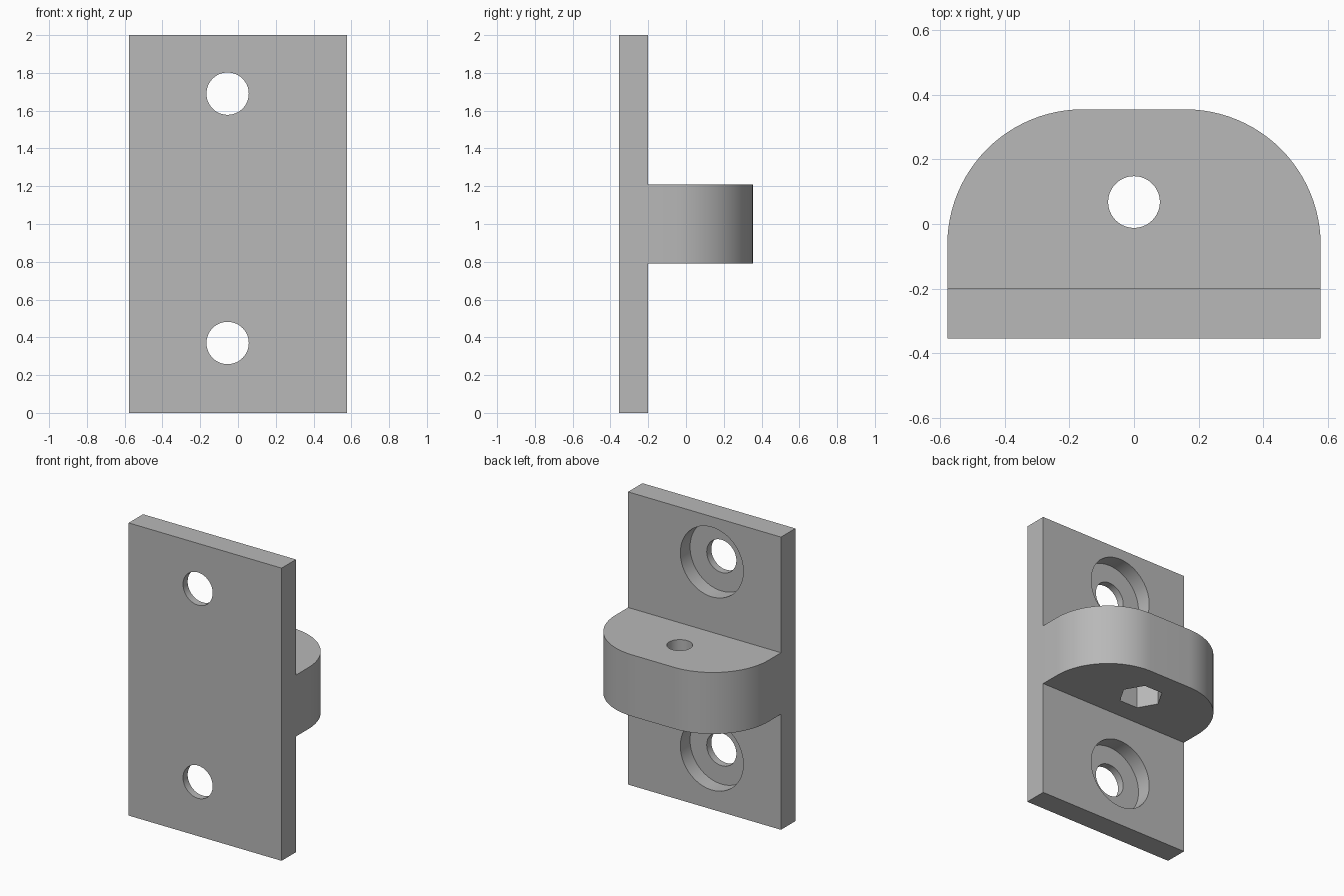
import bpy, bmesh
from math import cos, sin, pi, radians
from mathutils import Matrix

if "Cube" in bpy.data.objects:
    bpy.data.objects.remove(bpy.data.objects["Cube"], do_unlink=True)

# One plain grey for the whole bracket
grey = bpy.data.materials.new("plain grey")
grey.use_nodes = True
colour = (0.48, 0.48, 0.48, 1)
grey.diffuse_color = colour
grey.node_tree.nodes["Principled BSDF"].inputs["Base Color"].default_value = colour

HALF_W, FRONT, PLATE_BACK, BACK = 0.578, -0.355, -0.2, 0.355
SHELF_LOW, SHELF_HIGH = 0.79, 1.21
CORNER = 0.42


def prism(name, outline, low, high, matrix=Matrix()):
    """Extrude an xy outline from z=low to z=high, then place it."""
    bm = bmesh.new()
    base = bm.faces.new([bm.verts.new((x, y, low)) for x, y in outline])
    out = bmesh.ops.extrude_face_region(bm, geom=[base])
    top = [v for v in out["geom"] if isinstance(v, bmesh.types.BMVert)]
    bmesh.ops.translate(bm, vec=(0, 0, high - low), verts=top)
    bm.transform(matrix)
    bmesh.ops.recalc_face_normals(bm, faces=bm.faces)
    mesh = bpy.data.meshes.new(name)
    bm.to_mesh(mesh)
    bm.free()
    mesh.materials.append(grey)
    obj = bpy.data.objects.new(name, mesh)
    bpy.context.collection.objects.link(obj)
    return obj


def arc(cx, cy, r, start, end, steps):
    angles = [radians(start + (end - start) * i / steps) for i in range(steps + 1)]
    return [(cx + r * cos(a), cy + r * sin(a)) for a in angles]


def circle(cx, cy, r, sides=64):
    return arc(cx, cy, r, 0, 360, sides)[:-1]


def combine(target, tool, operation):
    """Apply a boolean and discard the tool."""
    mod = target.modifiers.new(tool.name, 'BOOLEAN')
    mod.operation, mod.solver, mod.object = operation, 'EXACT', tool
    tool.hide_render = True
    bpy.context.view_layer.objects.active = target
    bpy.ops.object.modifier_apply(modifier=mod.name)
    bpy.data.objects.remove(tool, do_unlink=True)


# Upright wall plate
bracket = prism("mounting_bracket",
                [(-HALF_W, FRONT), (HALF_W, FRONT), (HALF_W, PLATE_BACK), (-HALF_W, PLATE_BACK)],
                0, 2)

# Rounded shelf joined to the back of the plate
cx, cy = HALF_W - CORNER, BACK - CORNER
shelf = prism("shelf",
              [(-HALF_W, PLATE_BACK), (HALF_W, PLATE_BACK)]
              + arc(cx, cy, CORNER, 0, 90, 24) + arc(-cx, cy, CORNER, 90, 180, 24),
              SHELF_LOW, SHELF_HIGH)
combine(bracket, shelf, 'UNION')

# Screw holes through the plate, counterbored from the back
to_y = Matrix.Rotation(pi / 2, 4, 'X')    # local z becomes -y, local y becomes z
for z in (0.37, 1.69):
    combine(bracket, prism("screw_hole", circle(-0.055, z, 0.112), 0.15, 0.45, to_y), 'DIFFERENCE')
    combine(bracket, prism("counterbore", circle(-0.055, z, 0.238), 0.1, 0.305, to_y), 'DIFFERENCE')

# Bolt hole through the shelf with a hexagonal nut pocket underneath
combine(bracket, prism("bolt_hole", circle(0, 0.068, 0.08), 0.7, 1.3), 'DIFFERENCE')
combine(bracket, prism("nut_pocket", circle(0, 0.068, 0.14, 6), 0.7, 1.0), 'DIFFERENCE')

# Smooth curved walls, keep edges crisp
bpy.ops.object.select_all(action='DESELECT')
bracket.select_set(True)
bpy.context.view_layer.objects.active = bracket
bpy.ops.object.shade_smooth_by_angle(angle=radians(30))
